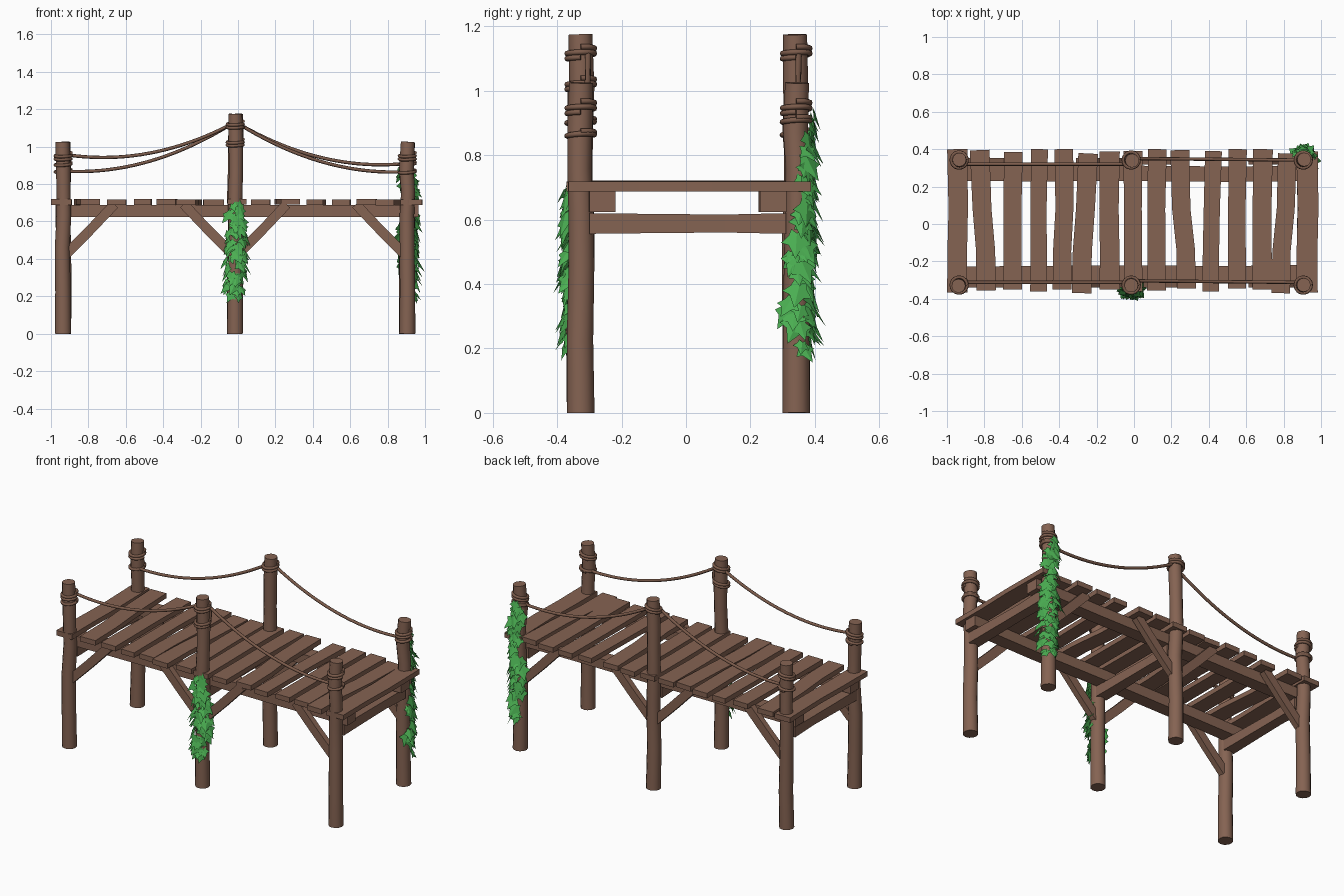
import bpy, bmesh, math, random
from mathutils import Vector

if "Cube" in bpy.data.objects:
    bpy.data.objects.remove(bpy.data.objects["Cube"])

random.seed(4)


def material(name, rgb):
    m = bpy.data.materials.new(name)
    m.diffuse_color = (*rgb, 1)
    m.use_nodes = True
    m.node_tree.nodes["Principled BSDF"].inputs["Base Color"].default_value = m.diffuse_color
    return m


WOOD = material("brown wood", (0.235, 0.125, 0.085))
ROPE = material("brown rope", (0.20, 0.105, 0.07))
LEAF = material("ivy green", (0.07, 0.43, 0.085))


def finish(name, bm, mat, smooth=False):
    me = bpy.data.meshes.new(name)
    bm.to_mesh(me)
    bm.free()
    me.materials.append(mat)
    if smooth:
        me.shade_smooth()
        me.set_sharp_from_angle(angle=1.0)
    ob = bpy.data.objects.new(name, me)
    bpy.context.collection.objects.link(ob)
    return ob


def circle(n):
    return [(math.cos(2 * math.pi * i / n), math.sin(2 * math.pi * i / n)) for i in range(n)]


def rect(w, h):
    return [(-w / 2, -h / 2), (w / 2, -h / 2), (w / 2, h / 2), (-w / 2, h / 2)]


def sweep(name, path, profile, mat, scales=None, up=(0, 0, 1), smooth=False):
    """Sweep a closed profile along a path, with capped ends."""
    bm = bmesh.new()
    path = [Vector(p) for p in path]
    scales = scales or [1] * len(path)
    rings = []
    for i, p in enumerate(path):
        t = (path[min(i + 1, len(path) - 1)] - path[max(i - 1, 0)]).normalized()
        side = t.cross(Vector(up)).normalized()
        top = side.cross(t)
        rings.append([bm.verts.new(p + (side * a + top * b) * scales[i]) for a, b in profile])
    n = len(profile)
    for r, q in zip(rings, rings[1:]):
        for k in range(n):
            bm.faces.new((r[k], r[(k + 1) % n], q[(k + 1) % n], q[k]))
    bm.faces.new(rings[0])
    bm.faces.new(rings[-1])
    bmesh.ops.recalc_face_normals(bm, faces=bm.faces)
    return finish(name, bm, mat, smooth)


# Posts: slightly crooked round logs
PX = {"left": -0.935, "middle": -0.015, "right": 0.905}
PY = {"front": -0.327, "back": 0.342}
for sx, x in PX.items():
    for sy, y in PY.items():
        h = 1.175 if sx == "middle" else 1.025
        path, radii = [], []
        for i, f in enumerate((0, 0.22, 0.45, 0.62, 0.74, 0.86, 1)):
            j = 0 if i == 0 else 0.005
            path.append((x + random.uniform(-j, j), y + random.uniform(-j, j), h * f))
            radii.append((0.043, 0.041, 0.040, 0.039, 0.037, 0.039, 0.037)[i])
        sweep(f"{sx}_{sy}_post", path, circle(12), WOOD, radii, (0, 1, 0), True)

# Deck planks: x at front end, x at back end, width, front y, back y
PLANKS = [(-.945, -.945, .108, -.365, .40), (-.79, -.825, .105, -.355, .395),
          (-.65, -.645, .10, -.35, .385), (-.51, -.505, .09, -.36, .40),
          (-.385, -.375, .10, -.35, .40), (-.28, -.245, .105, -.37, .377),
          (-.13, -.13, .108, -.35, .387), (-.005, -.005, .10, -.36, .39),
          (.12, .125, .10, -.355, .40), (.28, .245, .102, -.345, .395),
          (.41, .425, .09, -.36, .39), (.55, .555, .097, -.345, .40),
          (.685, .69, .105, -.35, .40), (.785, .82, .10, -.37, .377),
          (.925, .925, .115, -.365, .387)]
for i, (xf, xb, w, y0, y1) in enumerate(PLANKS):
    z = 0.704 + random.uniform(-0.002, 0.002)
    d = xb - xf
    path = [(xf, y0, z), (xf + d * 0.1, y0 * 0.4, z),
            (xf + d * 0.75 + random.uniform(-.006, .006), 0.08, z), (xb, y1, z)]
    s = [1, 0.97, 0.96, 1]
    sweep(f"deck_plank_{i + 1}", path, rect(w, 0.031), WOOD, s)

# Long stringers under the deck
for sy, y in (("front", -0.265), ("back", 0.272)):
    path = [(x, y + random.uniform(-.006, .006), 0.656) for x in (-.975, -.5, 0, .5, .965)]
    sweep(f"{sy}_stringer", path, rect(0.082, 0.064), WOOD)

# Cross beams joining each pair of posts
for sx, x in PX.items():
    path = [(x, y, 0.588) for y in (-0.30, -0.1, 0.12, 0.31)]
    sweep(f"{sx}_cross_beam", path, rect(0.072, 0.064), WOOD, [1, .93, .87, 1])

# Diagonal braces from posts to deck
for sy, y in (("front", -0.322), ("back", 0.335)):
    for name, sx, d in (("left", "left", 1), ("middle_left", "middle", -1),
                        ("middle_right", "middle", 1), ("right", "right", -1)):
        x = PX[sx]
        path = [(x + d * 0.015, y, 0.425), (x + d * 0.14, y, 0.55), (x + d * 0.275, y, 0.692)]
        sweep(f"{name}_{sy}_brace", path, rect(0.036, 0.052), WOOD)


# Rope coils around posts
def coil(name, sx, sy, z0, z1, turns):
    x, y = PX[sx], PY[sy]
    n = int(turns * 18)
    path = []
    for i in range(n + 1):
        a = 2 * math.pi * turns * i / n
        z = z0 + (z1 - z0) * i / n + 0.006 * math.sin(a + 0.8)
        path.append((x + 0.043 * math.cos(a), y + 0.043 * math.sin(a), z))
    sweep(name, path, circle(8), ROPE, [0.0085] * len(path), smooth=True)


ROPE_Z = {("left", "front"): 0.955, ("left", "back"): 0.868,
          ("right", "front"): 0.865, ("right", "back"): 0.908}
for (sx, sy), z in ROPE_Z.items():
    coil(f"{sx}_{sy}_upper_coil", sx, sy, 0.963, 0.93, 2)
    low = z if z < 0.95 else 0.905
    coil(f"{sx}_{sy}_lower_coil", sx, sy, low + 0.005, low - 0.005, 1.3)
for sy in PY:
    coil(f"middle_{sy}_upper_coil", "middle", sy, 1.132, 1.10, 2)
coil("middle_front_lower_coil", "middle", "front", 1.035, 1.005, 2)
sweep("middle_front_rope_link", [(0.02, -0.305, 1.02), (0.022, -0.303, 1.07), (0.02, -0.305, 1.12)],
      circle(8), ROPE, [0.0085] * 3, (0, 1, 0), True)

# Hanging hand ropes
for (sx, sy), z in ROPE_Z.items():
    d = 1 if sx == "left" else -1
    y = PY[sy] + (0.015 if sy == "front" else (-0.022 if sx == "left" else 0.0))
    a = Vector((PX[sx] + d * 0.03, y, z))
    b = Vector((PX["middle"] - d * 0.03, y + (0.008 if sx == "right" else 0), 1.115))
    path = []
    for i in range(21):
        t = i / 20
        p = a.lerp(b, t)
        p.z -= 4 * 0.07 * t * (1 - t)
        path.append(p)
    sweep(f"{sx}_{sy}_hand_rope", path, circle(8), ROPE, [0.009] * 21, smooth=True)

# Ivy: folded five-pointed leaves hanging round a post
HALF = [(0.22, 0.16), (0.30, -0.10), (0.56, -0.38), (0.27, -0.48)]


def ivy(name, cx, cy, count, z_low, z_high, mid_angle, spread):
    bm = bmesh.new()
    for i in range(count):
        f = (i + random.random()) / count
        z = z_low + (z_high - z_low) * f
        # the growth is fullest in the middle and thin at both ends
        width = spread * (0.35 + 0.65 * math.sin(math.pi * min(1, f * 1.15)))
        ang = mid_angle + random.uniform(-1, 1) * width
        out = Vector((math.cos(ang), math.sin(ang), 0))
        r = random.uniform(0.044, 0.058)
        size = random.uniform(0.048, 0.088) * (0.75 if f < .12 or f > .88 else 1)
        tilt = random.uniform(0.1, 0.55)
        roll = random.uniform(-0.5, 0.5)
        across = Vector((-out.y, out.x, 0))
        down = Vector((0, 0, 1)) * math.cos(tilt) - out * math.sin(tilt)
        face = across.cross(down)
        u = across * math.cos(roll) + down * math.sin(roll)
        v = down * math.cos(roll) - across * math.sin(roll)
        base = Vector((cx, cy, z + 0.04)) + out * r
        top, tip = bm.verts.new(base), bm.verts.new(base - v * size)
        for s in (1, -1):
            edge = [bm.verts.new(base + (u * a * s + v * b - face * abs(a) * 0.25) * size)
                    for a, b in HALF]
            loop = [top, tip] + edge[::-1]
            bm.faces.new(loop if s > 0 else loop[::-1])
    bm.normal_update()
    return finish(name, bm, LEAF)


ivy("middle_front_ivy", PX["middle"], PY["front"], 62, 0.17, 0.67, -math.pi / 2, 1.6)
ivy("right_back_ivy", PX["right"], PY["back"], 78, 0.17, 0.70, math.radians(55), 1.8)
ivy("right_back_upper_ivy", PX["right"], PY["back"], 26, 0.66, 0.90, math.radians(90), 1.2)
